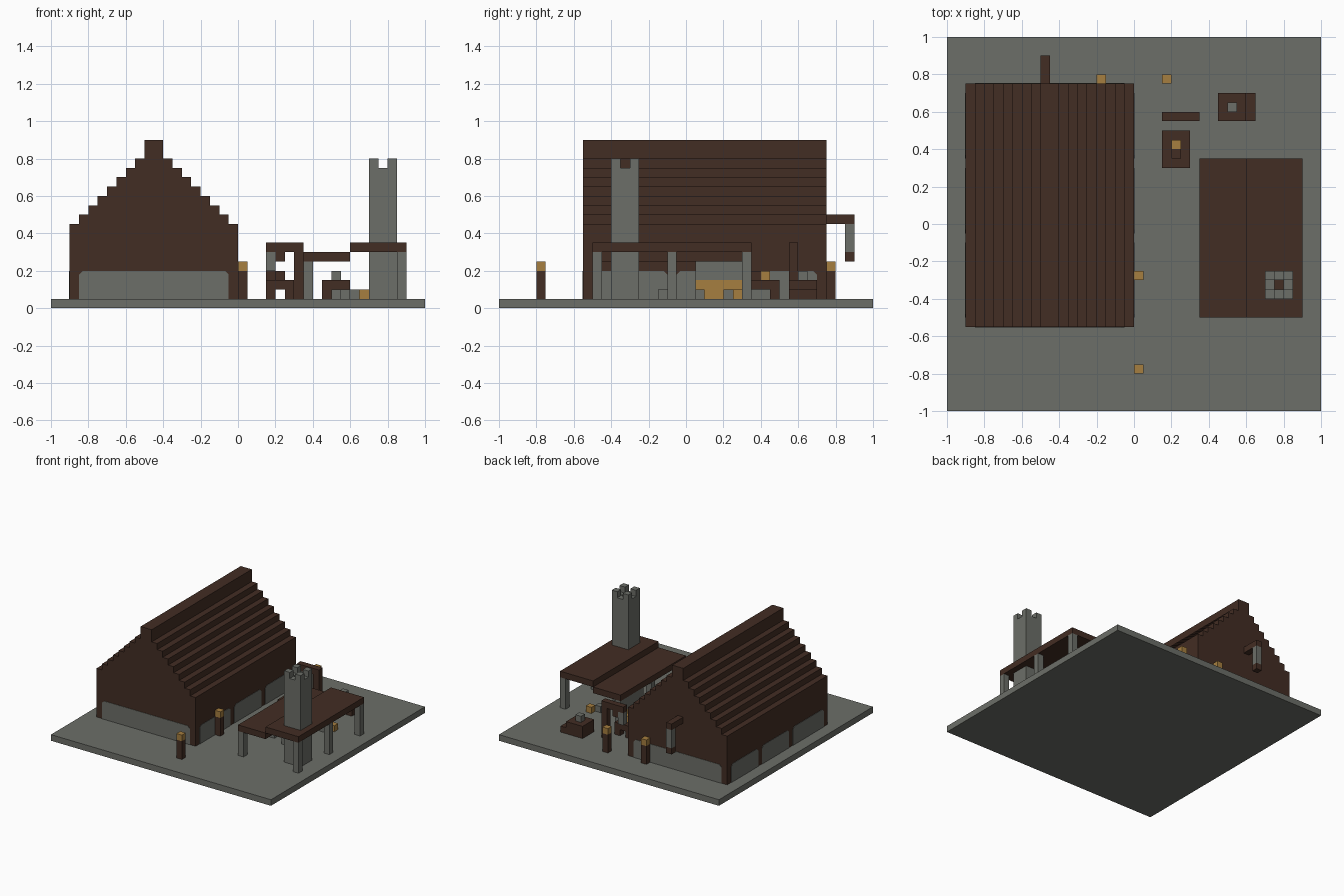
import bpy, bmesh

cube = bpy.data.objects.get("Cube")
if cube:
    bpy.data.objects.remove(cube, do_unlink=True)


def make_material(name, rgb):
    mat = bpy.data.materials.new(name)
    mat.use_nodes = True
    mat.diffuse_color = (*rgb, 1)
    mat.node_tree.nodes["Principled BSDF"].inputs["Base Color"].default_value = (*rgb, 1)
    return mat


STONE = make_material("grey stone", (0.15, 0.157, 0.138))
WOOD = make_material("dark brown wood", (0.055, 0.026, 0.017))
GLOW = make_material("amber glow", (0.38, 0.21, 0.05))
U = 0.05  # block size


def finish(bm, name, mat):
    bmesh.ops.recalc_face_normals(bm, faces=bm.faces)
    mesh = bpy.data.meshes.new(name)
    bm.to_mesh(mesh)
    bm.free()
    mesh.materials.append(mat)
    obj = bpy.data.objects.new(name, mesh)
    bpy.context.collection.objects.link(obj)
    return obj


def box(name, mat, x, y, z):
    """Box from (low, high) ranges on each axis."""
    bm = bmesh.new()
    bmesh.ops.create_cube(bm, size=1)
    for v in bm.verts:
        for i, (lo, hi) in enumerate((x, y, z)):
            v.co[i] = lo if v.co[i] < 0 else hi
    return finish(bm, name, mat)


def block(name, mat, x, y, z, height=U):
    return box(name, mat, (x, x + U), (y, y + U), (z, z + height))


def prism(name, mat, outline, axis, lo, hi):
    """Extrude an (across, z) outline along x or y."""
    bm = bmesh.new()
    def place(a, z, depth):
        return (depth, a, z) if axis == "x" else (a, depth, z)
    face = bm.faces.new([bm.verts.new(place(a, z, lo)) for a, z in outline])
    result = bmesh.ops.extrude_face_region(bm, geom=[face])
    for v in result["geom"]:
        if isinstance(v, bmesh.types.BMVert):
            v.co["xy".index(axis)] = hi
    return finish(bm, name, mat)


# Ground slab
box("ground_slab", STONE, (-1, 1), (-1, 1), (0, U))

# Hall: stepped gable profile run along y
left = [(-0.9, U)]
for i in range(8):
    left += [(-0.9 + i * U, 0.45 + i * U), (-0.85 + i * U, 0.45 + i * U)]
left += [(-0.5, 0.9)]
right = [(-0.9 - a, z) for a, z in reversed(left)]
prism("hall_body", WOOD, left + right, "y", -0.55, 0.75)


# Stone panels between the timber posts, with braced upper corners
def panel(name, axis, a, b, lo, hi):
    c = 0.02
    outline = [(a, U), (b, U), (b, 0.2 - c), (b - c, 0.2), (a + c, 0.2), (a, 0.2 - c)]
    prism(name, STONE, outline, axis, lo, hi)


T = 0.003
panel("front_stone_panel", "y", -0.85, -0.05, -0.55 - T, -0.55)
panel("back_stone_panel", "y", -0.85, -0.05, 0.75, 0.75 + T)
for a, b in ((-0.5, -0.1), (-0.05, 0.3), (0.35, 0.7)):
    panel("yard_side_stone_panel", "x", a, b, 0, T)
    panel("outer_side_stone_panel", "x", a, b, -0.9 - T, -0.9)

# Bracket with hanging tool on the rear gable
box("gable_bracket", WOOD, (-0.5, -0.45), (0.75, 0.9), (0.45, 0.5))
block("gable_hanging_blade", STONE, -0.5, 0.85, 0.3, 0.15)
block("gable_hanging_grip", WOOD, -0.5, 0.85, 0.25)

# Lantern posts
for x, y in ((-0.2, 0.75), (0.15, 0.75), (0, -0.3), (0, -0.8)):
    block("lantern_post", WOOD, x, y, U, 0.15)
    block("lantern_light", GLOW, x, y, 0.2)

# Forge shelter: two roof planes on six posts
box("shelter_low_roof", WOOD, (0.35, 0.6), (-0.5, 0.35), (0.25, 0.3))
box("shelter_high_roof", WOOD, (0.6, 0.9), (-0.5, 0.35), (0.3, 0.35))
for y in (-0.5, -0.1, 0.3):
    block("shelter_low_post", STONE, 0.35, y, U, 0.2)
    block("shelter_high_post", STONE, 0.85, y, U, 0.25)

# Chimney: hollow square flue with raised corners and a fire inside
for i in range(3):
    for j in range(3):
        x, y = 0.7 + i * U, -0.4 + j * U
        if i == 1 and j == 1:
            block("forge_fire", GLOW, x, y, U)
        else:
            corner = i != 1 and j != 1
            block("chimney_wall", STONE, x, y, U, 0.75 if corner else 0.7)

# Ingot rack and loose blocks under the shelter
box("ingot_stack", GLOW, (0.35, 0.4), (0.05, 0.3), (U, 0.15))
box("ingot_rack_top", STONE, (0.35, 0.4), (0.05, 0.3), (0.15, 0.25))
for x, y in ((0.5, -0.15), (0.55, 0.05), (0.6, 0.2)):
    block("loose_stone", STONE, x, y, U)
block("loose_ingot", GLOW, 0.65, 0.25, U)

# Work bench
box("bench_top", WOOD, (0.15, 0.3), (0.3, 0.5), (0.1, 0.15))
for x in (0.15, 0.25):
    for y in (0.3, 0.45):
        block("bench_leg", WOOD, x, y, U)
block("bench_tool_head", GLOW, 0.2, 0.4, 0.15)
block("bench_tool_handle", WOOD, 0.2, 0.35, 0.15)

# Tool rack
block("rack_post", WOOD, 0.3, 0.55, U, 0.25)
box("rack_beam", WOOD, (0.15, 0.35), (0.55, 0.6), (0.3, 0.35))
block("rack_tool_head", STONE, 0.15, 0.55, 0.2, 0.1)
block("rack_tool_handle", WOOD, 0.2, 0.55, 0.25)

# Anvil stand
box("anvil_stand", WOOD, (0.45, 0.6), (0.55, 0.7), (U, 0.15))
box("anvil_step", WOOD, (0.6, 0.65), (0.55, 0.7), (U, 0.1))
block("anvil_block", STONE, 0.5, 0.6, 0.15)
